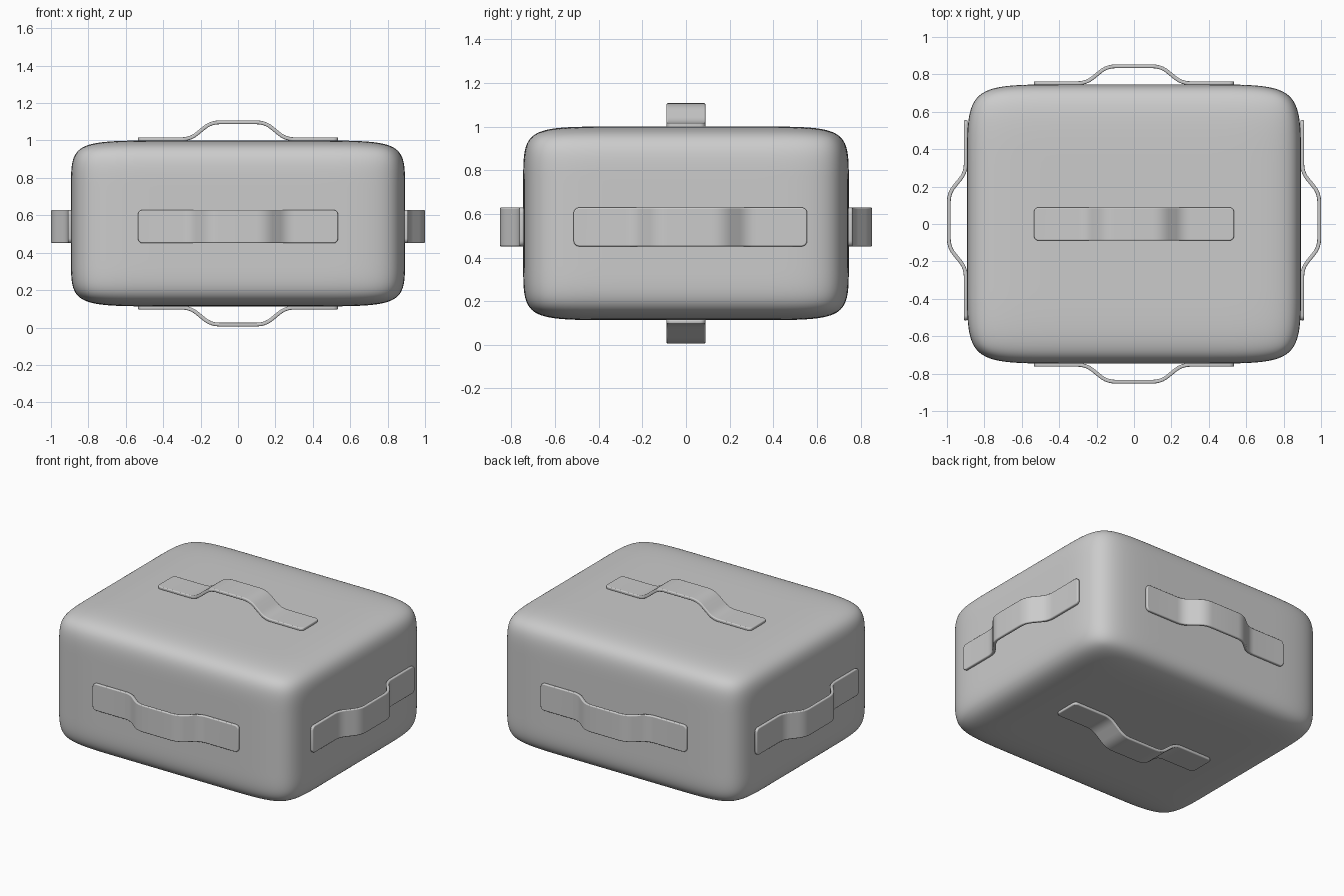
import bpy, bmesh
from mathutils import Vector, Matrix

if "Cube" in bpy.data.objects:
    bpy.data.objects.remove(bpy.data.objects["Cube"])

HALF = (0.893, 0.746, 0.4435)
CENTRE_Z = 0.5565
T, W = 0.02, 0.089            # strap thickness, half width


def smooth(obj, angle):
    bpy.ops.object.select_all(action='DESELECT')
    obj.select_set(True)
    bpy.context.view_layer.objects.active = obj
    bpy.ops.object.shade_smooth_by_angle(angle=angle)


def add_object(name, bm):
    bmesh.ops.recalc_face_normals(bm, faces=bm.faces)
    mesh = bpy.data.meshes.new(name)
    bm.to_mesh(mesh)
    bm.free()
    obj = bpy.data.objects.new(name, mesh)
    bpy.context.collection.objects.link(obj)
    return obj


# Rounded case: a box with support loops, subdivided
bm = bmesh.new()
bmesh.ops.create_cube(bm, size=2)
for axis in range(3):
    for side in (-1, 1):
        n = Vector((0, 0, 0))
        n[axis] = 1
        bmesh.ops.bisect_plane(bm, geom=bm.verts[:] + bm.edges[:] + bm.faces[:],
                               plane_co=n * side * 0.54, plane_no=n)
bmesh.ops.scale(bm, vec=HALF, verts=bm.verts)
bmesh.ops.translate(bm, vec=(0, 0, CENTRE_Z), verts=bm.verts)
case = add_object("case_body", bm)
smooth(case, 3.14)
sub = case.modifiers.new("round", 'SUBSURF')
sub.levels = sub.render_levels = 4


def rounded_path(points, r=0.045, steps=5):
    """Centre line with each inner corner replaced by a short arc."""
    pts = [Vector(p) for p in points]
    out = [pts[0]]
    for a, b, c in zip(pts, pts[1:], pts[2:]):
        p = b + (a - b).normalized() * r
        q = b + (c - b).normalized() * r
        for i in range(steps + 1):
            t = i / steps
            out.append(p * (1 - t) ** 2 + b * 2 * t * (1 - t) + q * t * t)
    return out + [pts[-1]]


# Strap handle: flat end pads with a raised grip between them
def handle(name, origin, along, out):
    low, high = T / 2 - 0.003, 0.097
    path = rounded_path([(-0.535, low), (-0.255, low), (-0.145, high),
                         (0.145, high), (0.255, low), (0.535, low)])
    along, out, origin = Vector(along), Vector(out), Vector(origin)
    across = out.cross(along)
    bm = bmesh.new()
    rings = []
    for i, p in enumerate(path):
        d = (path[min(i + 1, len(path) - 1)] - path[max(i - 1, 0)]).normalized()
        n = Vector((-d.y, d.x)) * T / 2
        ring = []
        for s, v in ((1, -W), (1, W), (-1, W), (-1, -W)):
            q = p + n * s
            ring.append(bm.verts.new(origin + along * q.x + out * q.y + across * v))
        rings.append(ring)
    for a, b in zip(rings, rings[1:]):
        for k in range(4):
            bm.faces.new((a[k], a[(k + 1) % 4], b[(k + 1) % 4], b[k]))
    bm.faces.new(rings[0])
    bm.faces.new(rings[-1])
    # round the four corners of the pads in plan
    corners = [bm.edges.get((r[i], r[j])) for r in (rings[0], rings[-1])
               for i, j in ((0, 3), (1, 2))]
    bmesh.ops.bevel(bm, geom=corners, offset=0.025, segments=4, profile=0.5,
                    affect='EDGES')
    obj = add_object(name, bm)
    bev = obj.modifiers.new("soft_edge", 'BEVEL')
    bev.width, bev.segments = 0.006, 3
    bev.limit_method, bev.angle_limit = 'ANGLE', 0.9
    smooth(obj, 0.8)


X, Y, Z = HALF
handle("top_handle", (0, 0, CENTRE_Z + Z), (1, 0, 0), (0, 0, 1))
handle("bottom_handle", (0, 0, CENTRE_Z - Z), (1, 0, 0), (0, 0, -1))
handle("front_handle", (0, -Y, 0.54), (1, 0, 0), (0, -1, 0))
handle("back_handle", (0, Y, 0.54), (1, 0, 0), (0, 1, 0))
handle("right_handle", (X, 0.02, 0.54), (0, 1, 0), (1, 0, 0))
handle("left_handle", (-X, 0.02, 0.54), (0, 1, 0), (-1, 0, 0))
